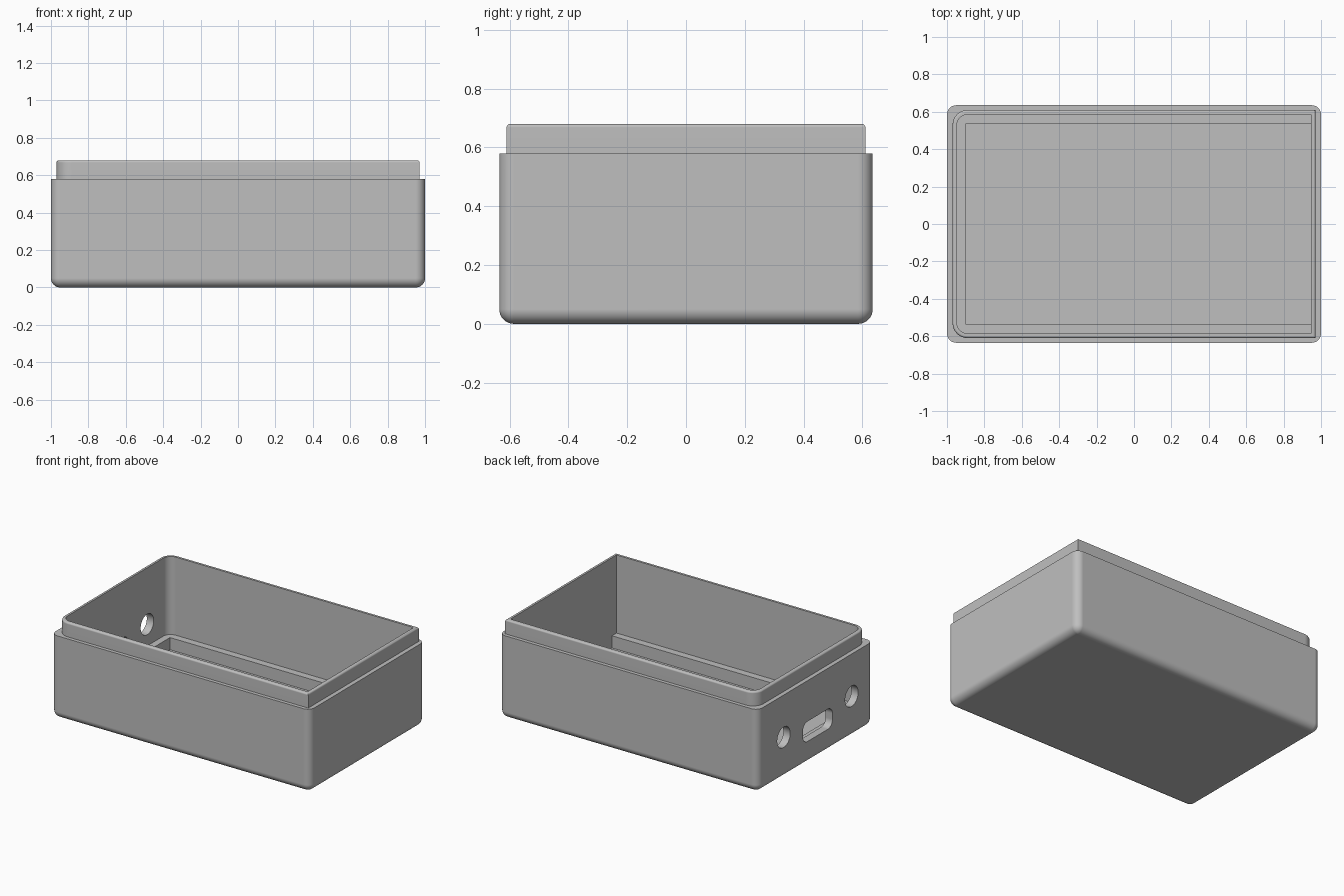
import bpy
import bmesh
from math import sin, cos, pi, radians

if "Cube" in bpy.data.objects:
    bpy.data.objects.remove(bpy.data.objects["Cube"], do_unlink=True)

STEPS = 8
grey = bpy.data.materials.new("plain_grey")
grey.use_nodes = True
grey.diffuse_color = (0.52, 0.52, 0.52, 1)
grey.node_tree.nodes["Principled BSDF"].inputs["Base Color"].default_value = (0.52, 0.52, 0.52, 1)


def rounded_rect(hx, hy, r_left, r_right):
    """Counter-clockwise outline with separate radii for the -x and +x corners."""
    points = []
    corners = [(1, 1, r_right), (-1, 1, r_left), (-1, -1, r_left), (1, -1, r_right)]
    for i, (sx, sy, r) in enumerate(corners):
        for k in range(STEPS + 1):
            a = (i + k / STEPS) * pi / 2
            points.append((sx * (hx - r) + r * cos(a), sy * (hy - r) + r * sin(a)))
    return points


def loft(name, rings):
    """Skin a stack of equal-length rings of 3D points and cap both ends."""
    bm = bmesh.new()
    loops = [[bm.verts.new(p) for p in ring] for ring in rings]
    for low, high in zip(loops, loops[1:]):
        for i in range(len(low)):
            j = (i + 1) % len(low)
            bm.faces.new((low[i], low[j], high[j], high[i]))
    bm.faces.new(loops[0][::-1])
    bm.faces.new(loops[-1])
    bmesh.ops.remove_doubles(bm, verts=bm.verts, dist=0.0001)
    bmesh.ops.recalc_face_normals(bm, faces=bm.faces)
    mesh = bpy.data.meshes.new(name)
    bm.to_mesh(mesh)
    bm.free()
    mesh.materials.append(grey)
    obj = bpy.data.objects.new(name, mesh)
    bpy.context.collection.objects.link(obj)
    return obj


def at_height(outline, z):
    return [(x, y, z) for x, y in outline]


def activate(obj):
    bpy.ops.object.select_all(action="DESELECT")
    obj.select_set(True)
    bpy.context.view_layer.objects.active = obj


# Main dimensions
HX, HY, EDGE = 1.0, 0.635, 0.05
SHOULDER, TOP, FLOOR, LEDGE = 0.58, 0.68, 0.05, 0.135
LIP_X, LIP_Y, LIP_EDGE = 0.97, 0.61, 0.012
IN_X, IN_Y = 0.947, 0.585

rings = []
# Rounded bottom edge
for k in range(STEPS + 1):
    a = k / STEPS * pi / 2
    d = EDGE * (1 - sin(a))
    rings.append(at_height(rounded_rect(HX - d, HY - d, EDGE - d, EDGE - d), EDGE * (1 - cos(a))))
# Outer wall, shoulder and lip
rings.append(at_height(rounded_rect(HX, HY, EDGE, EDGE), SHOULDER))
rings.append(at_height(rounded_rect(LIP_X, LIP_Y, 0.08, 0), SHOULDER))
for k in range(STEPS // 2 + 1):
    a = k / (STEPS // 2) * pi / 2
    d = LIP_EDGE * (1 - cos(a))
    rings.append(at_height(rounded_rect(LIP_X - d, LIP_Y - d, 0.08 - d, 0),
                           TOP - LIP_EDGE * (1 - sin(a))))
# Cavity down to the floor
cavity = rounded_rect(IN_X, IN_Y, 0.057, 0)
rings += [at_height(cavity, TOP), at_height(cavity, FLOOR)]
case = loft("case_body", rings)

# Port openings in the -x end: centre y, centre z, half width, half height, corner radius
ports = [
    ("round_port_a", 0.35, 0.285, 0.072, 0.072, 0.072),
    ("slot_port", -0.025, 0.225, 0.163, 0.07, 0.05),
    ("round_port_b", -0.40, 0.285, 0.072, 0.072, 0.072),
]
for name, y, z, w, h, r in ports:
    outline = rounded_rect(w, h, r, r)
    cutter = loft(name + "_cutter", [[(x, y + u, z + v) for u, v in outline] for x in (-1.1, -0.92)])
    cutter.hide_render = True
    cut = case.modifiers.new(name, "BOOLEAN")
    cut.operation = "DIFFERENCE"
    cut.solver = "EXACT"
    cut.object = cutter
    activate(case)
    bpy.ops.object.modifier_apply(modifier=cut.name)
    bpy.data.objects.remove(cutter, do_unlink=True)

# Smooth rounded edges while keeping the walls flat
activate(case)
bpy.ops.object.shade_smooth_by_angle(angle=radians(30))
flat_walls = case.modifiers.new("flat_walls", "WEIGHTED_NORMAL")
flat_walls.keep_sharp = True

# U-shaped ledge around three sides of the floor, seated into the walls
u_shape = [(0.955, 0.595), (-0.955, 0.595), (-0.955, -0.595), (0.955, -0.595),
           (0.955, -0.535), (-0.9, -0.535), (-0.9, 0.535), (0.955, 0.535)]
loft("support_ledge", [at_height(u_shape, FLOOR - 0.02), at_height(u_shape, LEDGE)])
